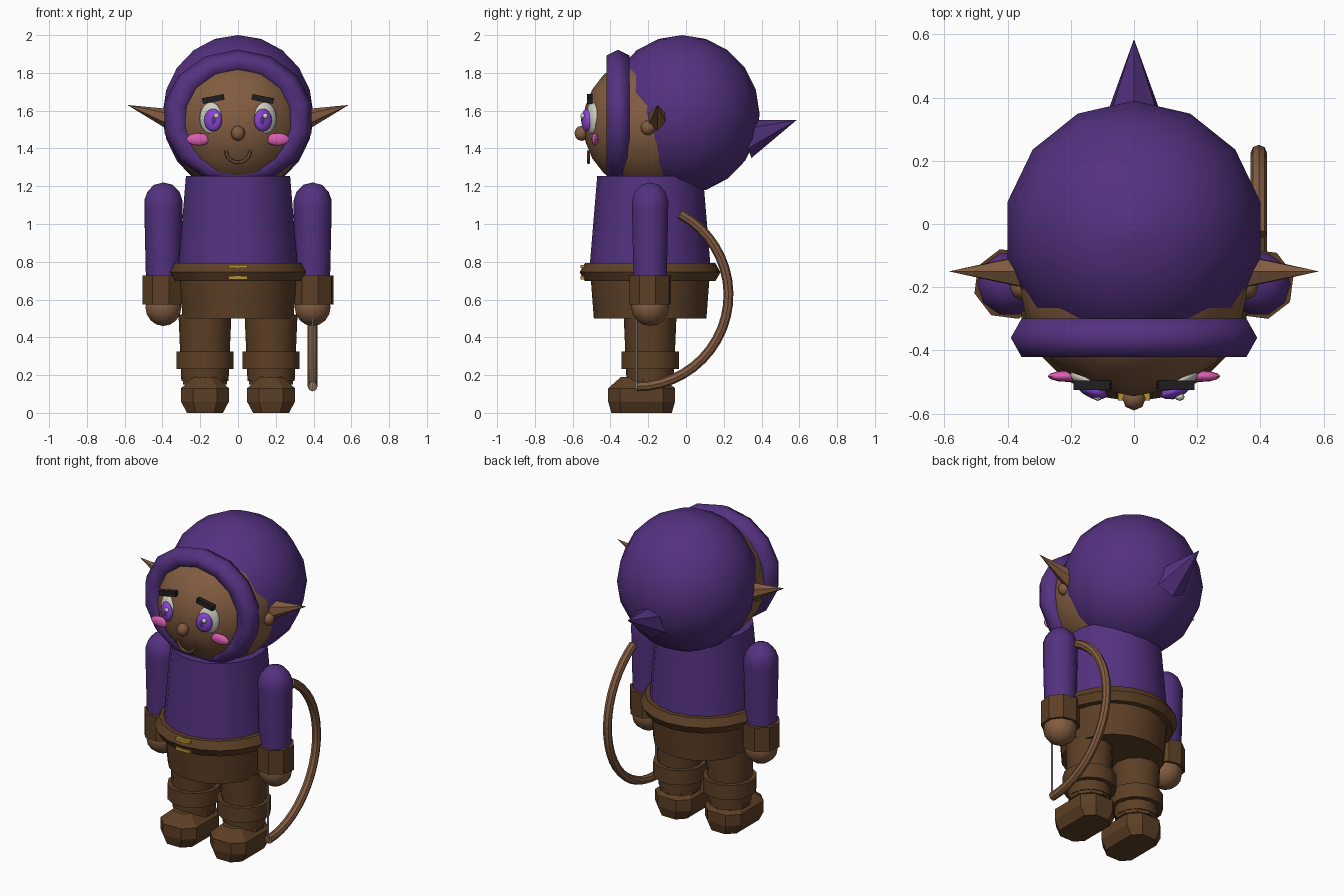
import bpy, bmesh, math
from mathutils import Vector, Matrix

if "Cube" in bpy.data.objects:
    bpy.data.objects.remove(bpy.data.objects["Cube"])


def material(name, *rgb):
    m = bpy.data.materials.new(name)
    m.diffuse_color = (*rgb, 1)
    m.use_nodes = True
    m.node_tree.nodes["Principled BSDF"].inputs["Base Color"].default_value = m.diffuse_color
    return m


PURPLE = material("purple cloth", .088, .031, .215)
SKIN = material("skin and wood", .225, .108, .052)
LEATHER = material("brown leather", .108, .050, .019)
WHITE = material("eye white", .62, .62, .55)
VIOLET = material("violet iris", .25, .06, .66)
PINK = material("pink blush", .72, .11, .45)
BLACK = material("black brow", .014, .014, .015)
GOLD = material("gold", .48, .29, .03)
GREY = material("grey string", .42, .42, .42)


def finish(name, bm, mat, smooth=35):
    bmesh.ops.recalc_face_normals(bm, faces=bm.faces)
    me = bpy.data.meshes.new(name)
    bm.to_mesh(me)
    bm.free()
    ob = bpy.data.objects.new(name, me)
    bpy.context.collection.objects.link(ob)
    me.materials.append(mat)
    if smooth:
        bpy.context.view_layer.objects.active = ob
        ob.select_set(True)
        bpy.ops.object.shade_smooth_by_angle(angle=math.radians(smooth))
        ob.select_set(False)
    return ob


def skin_rings(bm, rings, closed=False, caps=True):
    """Join rings of points with quads; the ends are capped or joined."""
    vr = [[bm.verts.new(p) for p in r] for r in rings]
    n, count = len(vr[0]), len(vr)
    for i in range(count if closed else count - 1):
        a, b = vr[i], vr[(i + 1) % count]
        for j in range(n):
            k = (j + 1) % n
            bm.faces.new((a[j], a[k], b[k], b[j]))
    if caps and not closed:
        bm.faces.new(vr[0])
        bm.faces.new(vr[-1])
    bmesh.ops.remove_doubles(bm, verts=bm.verts, dist=1e-5)


def lathe(name, profile, n, loc, mat, scale=(1, 1, 1), rot=None, phase=90, smooth=35):
    """Turn a list of (radius, height) around the local z axis."""
    rings = []
    for r, z in profile:
        r = max(r, 1e-4)
        rings.append([(r * math.cos(math.radians(phase) + 2 * math.pi * j / n),
                       r * math.sin(math.radians(phase) + 2 * math.pi * j / n), z) for j in range(n)])
    bm = bmesh.new()
    skin_rings(bm, rings)
    rm = rot.to_4x4() if rot else Matrix.Identity(4)
    bm.transform(Matrix.Translation(loc) @ rm @ Matrix.Diagonal((*scale, 1)))
    return finish(name, bm, mat, smooth)


def ball(name, loc, size, mat, n=14, rings=10, rot=None, smooth=50):
    prof = [(math.sin(math.pi * i / rings), -math.cos(math.pi * i / rings)) for i in range(rings + 1)]
    return lathe(name, prof, n, loc, mat, size, rot, smooth=smooth)


def cone(name, base, tip, r, n, mat, phase=90):
    d = Vector(tip) - Vector(base)
    return lathe(name, [(r, 0), (0, d.length)], n, base, mat,
                 rot=d.to_track_quat('Z', 'Y').to_matrix(), phase=phase)


def arc_tube(name, point, a0, a1, steps, r, sides, mat, closed=False, smooth=35):
    """Tube along a circular path; point(angle, outward, sideways) gives positions."""
    rings = []
    for i in range(steps if closed else steps + 1):
        a = math.radians(a0 + (a1 - a0) * i / steps)
        rings.append([point(a, r * math.cos(2 * math.pi * j / sides), r * math.sin(2 * math.pi * j / sides))
                      for j in range(sides)])
    bm = bmesh.new()
    skin_rings(bm, rings, closed)
    return finish(name, bm, mat, smooth)


def box(name, loc, size, mat, rot=None):
    bm = bmesh.new()
    bmesh.ops.create_cube(bm, size=1)
    rm = rot.to_4x4() if rot else Matrix.Identity(4)
    bm.transform(Matrix.Translation(loc) @ rm @ Matrix.Diagonal((*size, 1)))
    return finish(name, bm, mat, 0)


BY = -.19   # body axis depth

# Torso, hips and belt
lathe("tunic", [(.322, .75), (.28, 1.255)], 18, (0, BY, 0), PURPLE)
lathe("trousers_hips", [(.298, .5), (.315, .72)], 18, (0, BY, 0), LEATHER)
arc_tube("belt", lambda a, o, s: ((.318 + o) * math.cos(a), BY + (.318 + o) * math.sin(a), .745 + s),
         0, 360, 20, .055, 6, LEATHER, True, 40)
for z in (.775, .715):
    box("buckle_bar", (0, -.545, z), (.1, .026, .018), GOLD)

# Head, hood and hood rim
ball("hood", (0, -.02, 1.58), (.41, .41, .42), PURPLE, 14, 10)
ball("head", (0, -.18, 1.53), (.365, .365, .365), SKIN, 16, 12)
arc_tube("hood_rim", lambda a, o, s: ((.33 + o) * math.sin(a), -.36 + s, 1.563 + .9 * (.33 + o) * math.cos(a)),
         0, 360, 14, .07, 6, PURPLE, True, 65)
cone("hood_point", (0, .31, 1.45), (0, .585, 1.55), .107, 6, PURPLE)

# Nose and mouth
ball("nose", (0, -.553, 1.48), (.037, .037, .04), SKIN, 8, 6)
arc_tube("mouth", lambda a, o, s: ((.064 + o) * math.cos(a), -.515 + s, 1.39 + (.064 + o) * math.sin(a)),
         180, 360, 10, .009, 6, SKIN)

for s in (-1, 1):
    side = "right" if s < 0 else "left"
    turn = Matrix.Rotation(math.radians(22 * s), 3, 'Z')
    # Eyes, brows and blush
    ball(side + "_eye_white", (.143 * s, -.496, 1.56), (.064, .028, .085), WHITE, rot=turn)
    ball(side + "_iris", (.132 * s, -.526, 1.55), (.05, .024, .06), VIOLET, rot=turn)
    ball(side + "_pupil", (.130 * s, -.540, 1.55), (.025, .013, .032), PURPLE, 10, 8, turn)
    ball(side + "_eye_glint", (.130 * s + .015, -.547, 1.572), (.015, .013, .015), WHITE, 8, 6)
    box(side + "_brow", (.131 * s, -.51, 1.662), (.117, .03, .03), BLACK,
        Matrix.Rotation(math.radians(11 * s), 3, 'Y'))
    ball(side + "_blush", (.21 * s, -.482, 1.448), (.063, .018, .033), PINK, 12, 8)

    # Pointed ear
    cone(side + "_ear", (.33 * s, -.15, 1.545), (.585 * s, -.15, 1.63), .062, 6, SKIN)
    ball(side + "_ear_lobe", (.355 * s, -.2, 1.51), (.038, .04, .04), SKIN, 8, 6)

    # Arm, cuff and hand
    ax = .395 * s
    lathe(side + "_sleeve", [(.09, .6), (.101, 1.08), (.101, 1.125), (.085, 1.17), (.05, 1.207), (0, 1.22)],
          10, (ax, BY, 0), PURPLE, phase=0, smooth=40)
    lathe(side + "_cuff", [(.114, .575), (.114, .728)], 8, (ax, BY, 0), LEATHER, phase=15)
    ball(side + "_hand", (ax, BY, .56), (.1, .1, .1), SKIN, 10, 8)

    # Leg and boot cuff
    lx = .175 * s
    lathe(side + "_leg", [(.125, .17), (.14, .52)], 12, (lx, BY, 0), LEATHER)
    lathe(side + "_boot_cuff", [(.157, .232), (.157, .325)], 12, (lx, BY, 0), LEATHER, phase=75)
    lathe(side + "_ankle", [(.122, .15), (.122, .215)], 10, (lx, BY, 0), LEATHER)

    # Boot: stacked rectangles with chamfered corners
    rings = []
    for z, hx, hy in ((0, .095, .16), (.06, .127, .177), (.13, .127, .177), (.19, .06, .11)):
        c = hx * .5
        quarter = [(hx, hy - c), (hx - c, hy)]
        plan = quarter + [(-x, y) for x, y in reversed(quarter)]
        plan += [(-x, -y) for x, y in plan]
        rings.append([(lx + x, -.235 + y, z) for x, y in plan])
    bm = bmesh.new()
    skin_rings(bm, rings)
    finish(side + "_boot", bm, LEATHER, 0)

# Bow with its string, held in the left hand
arc_tube("bow", lambda a, o, s: (.395 + s, -.26 + (.485 + o) * math.cos(a), .625 + (.485 + o) * math.sin(a)),
         -90, 62, 20, .026, 8, SKIN)
lathe("bow_string", [(.006, .13), (.006, .72)], 6, (.395, -.263, 0), GREY)
